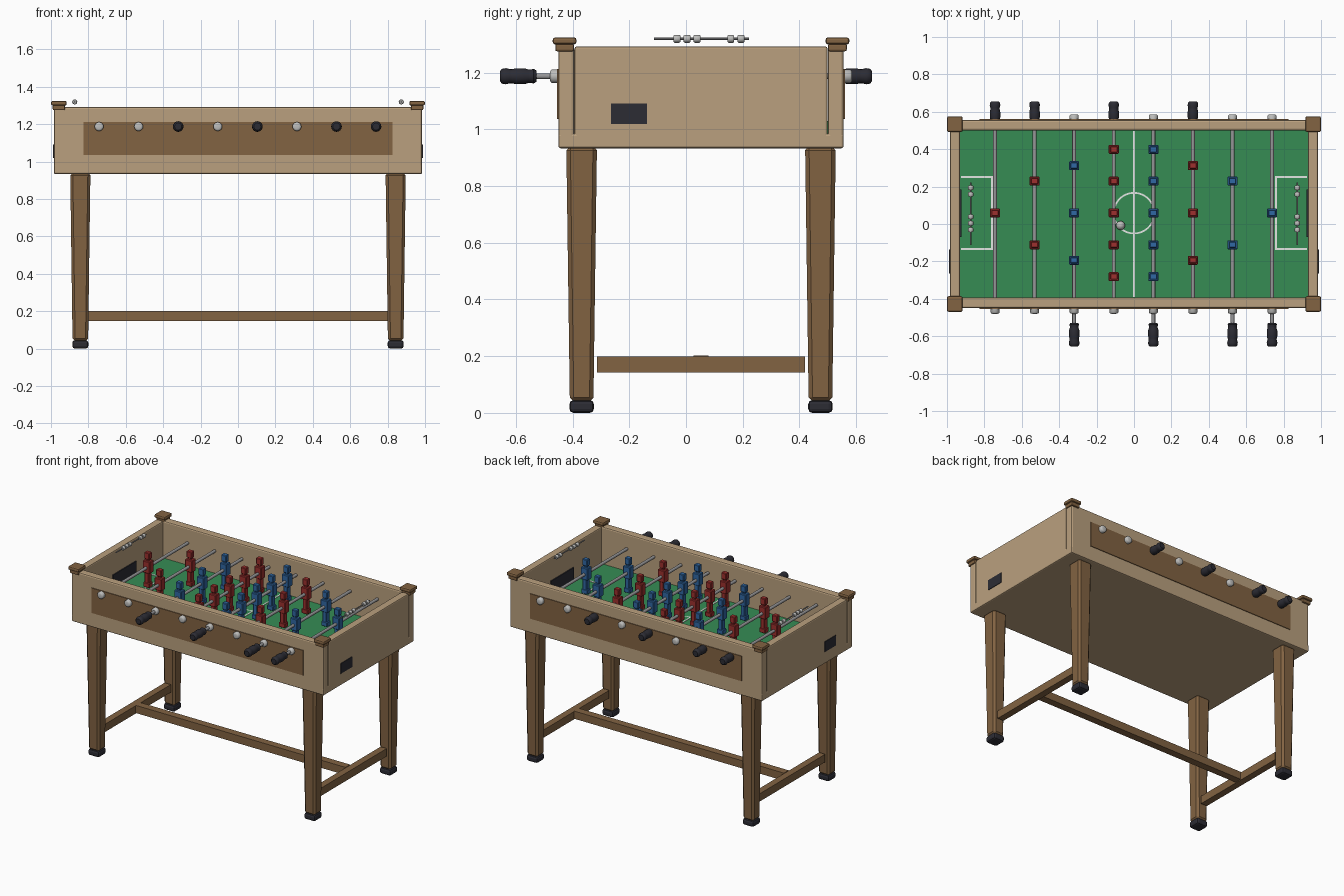
import bpy, bmesh, math
from mathutils import Matrix, Vector

if "Cube" in bpy.data.objects:
    bpy.data.objects.remove(bpy.data.objects["Cube"])

CY = 0.053            # centre line of the cabinet in y
FIELD = 1.03          # height of the playing surface
ROD_Z = 1.187


def material(name, r, g, b):
    lin = [((c / 255 + 0.055) / 1.055) ** 2.4 for c in (r, g, b)]
    m = bpy.data.materials.new(name)
    m.diffuse_color = (*lin, 1)
    m.use_nodes = True
    m.node_tree.nodes["Principled BSDF"].inputs["Base Color"].default_value = m.diffuse_color
    return m


TAN = material("light_wood", 186, 160, 126)
BROWN = material("dark_wood", 130, 99, 66)
GREEN = material("field_green", 54, 140, 84)
BLACK = material("black_rubber", 44, 44, 52)
STEEL = material("steel", 150, 150, 152)
SILVER = material("silver", 190, 190, 188)
RED = material("team_red", 158, 48, 46)
BLUE = material("team_blue", 48, 104, 164)
WHITE = material("line_white", 228, 232, 228)


def finish(name, bm, mat, bevel=0, segs=2, smooth=False):
    bmesh.ops.recalc_face_normals(bm, faces=bm.faces)
    me = bpy.data.meshes.new(name)
    bm.to_mesh(me)
    bm.free()
    me.materials.append(mat)
    ob = bpy.data.objects.new(name, me)
    bpy.context.collection.objects.link(ob)
    if bevel:
        mod = ob.modifiers.new("bevel", "BEVEL")
        mod.width, mod.segments = bevel, segs
    if smooth:
        bpy.ops.object.select_all(action="DESELECT")
        ob.select_set(True)
        bpy.context.view_layer.objects.active = ob
        bpy.ops.object.shade_smooth_by_angle(angle=math.radians(40))
    return ob


def add_box(bm, x0, x1, y0, y1, z0, z1):
    mat = Matrix.Translation(((x0 + x1) / 2, (y0 + y1) / 2, (z0 + z1) / 2))
    mat = mat @ Matrix.Diagonal((abs(x1 - x0), abs(y1 - y0), abs(z1 - z0), 1))
    return bmesh.ops.create_cube(bm, size=1, matrix=mat)["verts"]


def box(name, mat, dims, bevel=0, segs=2):
    bm = bmesh.new()
    add_box(bm, *dims)
    return finish(name, bm, mat, bevel, segs)


def lathe_y(name, mat, profile, x, z, sides=16):
    """Turned part along y from (y, radius) pairs."""
    bm = bmesh.new()
    rings = [[bm.verts.new((x + r * math.cos(2 * math.pi * i / sides), y,
                            z + r * math.sin(2 * math.pi * i / sides)))
              for i in range(sides)] for y, r in profile]
    for a, b in zip(rings, rings[1:]):
        for i in range(sides):
            j = (i + 1) % sides
            bm.faces.new((a[i], a[j], b[j], b[i]))
    bm.faces.new(rings[0])
    bm.faces.new(rings[-1])
    return finish(name, bm, mat, smooth=True)


# cabinet base, walls and playing surface
box("cabinet_base", TAN, (-.984, .984, CY - .503, CY + .503, .933, .985), .008)
for s, side in ((-1, "front"), (1, "back")):
    box(side + "_wall", TAN, (-.984, .984, CY + s * .503, CY + s * .447, .933, 1.292), .01)
for s, side in ((-1, "left"), (1, "right")):
    box(side + "_wall", TAN, (s * .984, s * .93, CY - .446, CY + .446, .94, 1.292), .008)
    box(side + "_goal", BLACK, (s * .931, s * .923, -.07, .185, FIELD, 1.13))
    box(side + "_ball_return", BLACK, (s * .98, s * .988, -.264, -.137, 1.018, 1.09))
box("playing_field", GREEN, (-.932, .932, CY - .449, CY + .449, .98, FIELD))

# raised frame and dark panel on the long sides
for s, side in ((-1, "front"), (1, "back")):
    bm = bmesh.new()
    y = CY + s * .502
    quad = [bm.verts.new((x, y, z)) for x, z in
            ((-.872, .992), (.872, .992), (.872, 1.256), (-.872, 1.256))]
    face = bm.faces.new(quad)
    bmesh.ops.inset_region(bm, faces=[face], thickness=.048)
    bmesh.ops.delete(bm, geom=[face], context="FACES_ONLY")
    ring = bmesh.ops.extrude_face_region(bm, geom=bm.faces[:])
    bmesh.ops.translate(bm, vec=(0, s * .019, 0),
                        verts=[v for v in ring["geom"] if isinstance(v, bmesh.types.BMVert)])
    finish(side + "_frame", bm, TAN, .005)
    box(side + "_panel", BROWN, (-.826, .826, CY + s * .50, CY + s * .508, 1.036, 1.212))

# corner caps, tapered legs and feet
for sx in (-1, 1):
    for sy in (-1, 1):
        cx, cy = sx * .958, CY + sy * .481
        box("corner_cap", BROWN, (cx - .042, cx + .042, cy - .042, cy + .042, 1.299, 1.324), .009)
        box("cap_neck", BROWN, (cx - .033, cx + .033, cy - .033, cy + .033, 1.275, 1.302), .006)
        lx, ly = sx * .843, CY + sy * .421
        bm = bmesh.new()
        for v in add_box(bm, lx - .054, lx + .054, ly - .054, ly + .054, .04, .94):
            if v.co.z < .5:
                v.co.x = lx + (v.co.x - lx) * .77
                v.co.y = ly + (v.co.y - ly) * .77
        finish("leg", bm, BROWN, .014, 1)
        box("foot", BLACK, (lx - .043, lx + .043, ly - .043, ly + .043, 0, .045), .014, 2)

# stretchers
for s in (-1, 1):
    box("end_stretcher", BROWN, (s * .843 - .024, s * .843 + .024, CY - .367, CY + .367, .143, .198))
box("long_stretcher", BROWN, (-.82, .82, CY - .026, CY + .026, .148, .202))

# field markings
T0, T1 = FIELD - .001, FIELD + .003
box("centre_line", WHITE, (-.005, .005, CY - .443, CY + .443, T0, T1))
for s in (-1, 1):
    box("penalty_line", WHITE, (s * .755, s * .765, .059 - .198, .059 + .198, T0, T1))
    for e in (-1, 1):
        y = .059 + e * .193
        box("penalty_side", WHITE, (s * .765, s * .925, y - .005, y + .005, T0, T1))
bm = bmesh.new()
loops = [[bm.verts.new((r * math.cos(a * math.pi / 24), .058 + r * math.sin(a * math.pi / 24), T1))
          for a in range(48)] for r in (.104, .113)]
for i in range(48):
    j = (i + 1) % 48
    bm.faces.new((loops[0][i], loops[1][i], loops[1][j], loops[0][j]))
finish("centre_circle", bm, WHITE)

# ball
bm = bmesh.new()
bmesh.ops.create_uvsphere(bm, u_segments=16, v_segments=10, radius=.024,
                          matrix=Matrix.Translation((-.072, -.008, FIELD + .024)))
finish("ball", bm, SILVER, smooth=True)


def player(x, y, mat):
    bm = bmesh.new()
    for hx, hy, z0, z1 in ((.020, .017, 1.245, 1.292),    # head
                           (.012, .011, 1.23, 1.25),      # neck
                           (.027, .024, 1.15, 1.235),     # torso
                           (.016, .019, 1.075, 1.155),    # legs
                           (.024, .021, 1.048, 1.082)):   # foot block
        add_box(bm, x - hx, x + hx, y - hy, y + hy, z0, z1)
    finish("player", bm, mat, .004, 1)


# rods with players, washers and handles
GRIP = ((0, .019), (.006, .026), (.02, .0285), (.034, .025), (.042, .025),
        (.056, .028), (.085, .028), (.1, .0235), (.108, .0235), (.118, .026), (.127, .02))
ROWS = ((1, 0, RED), (2, .34, RED), (3, .253, BLUE), (5, .17, RED),
        (5, .17, BLUE), (3, .253, RED), (2, .34, BLUE), (1, 0, BLUE))
for i, (count, gap, team) in enumerate(ROWS):
    x = -.743 + .2116 * i
    s = -1 if team is BLUE else 1
    ends = (-.56, .565) if s < 0 else (-.47, .58)
    lathe_y("rod", STEEL, ((ends[0], .0105), (ends[1], .0105)), x, ROD_Z, 12)
    lathe_y("handle", BLACK, [(s * (.655 - t), r) for t, r in GRIP], x, ROD_Z)
    for e in (-1, 1):
        lathe_y("washer", SILVER, [(CY + e * d, r) for d, r in
                ((.5, .024), (.526, .024), (.531, .020), (.533, .012))], x, ROD_Z)
    for k in range(count):
        player(x, .059 + (k - (count - 1) / 2) * gap, team)

# score counters
for s in (-1, 1):
    lathe_y("score_rod", STEEL, ((-.113, .004), (.222, .004)), s * .873, 1.319, 8)
    for y in (-.032, .004, .039, .158, .194):
        lathe_y("score_bead", SILVER, ((y - .012, .011), (y - .008, .014),
                (y + .008, .014), (y + .012, .011)), s * .873, 1.319, 12)
